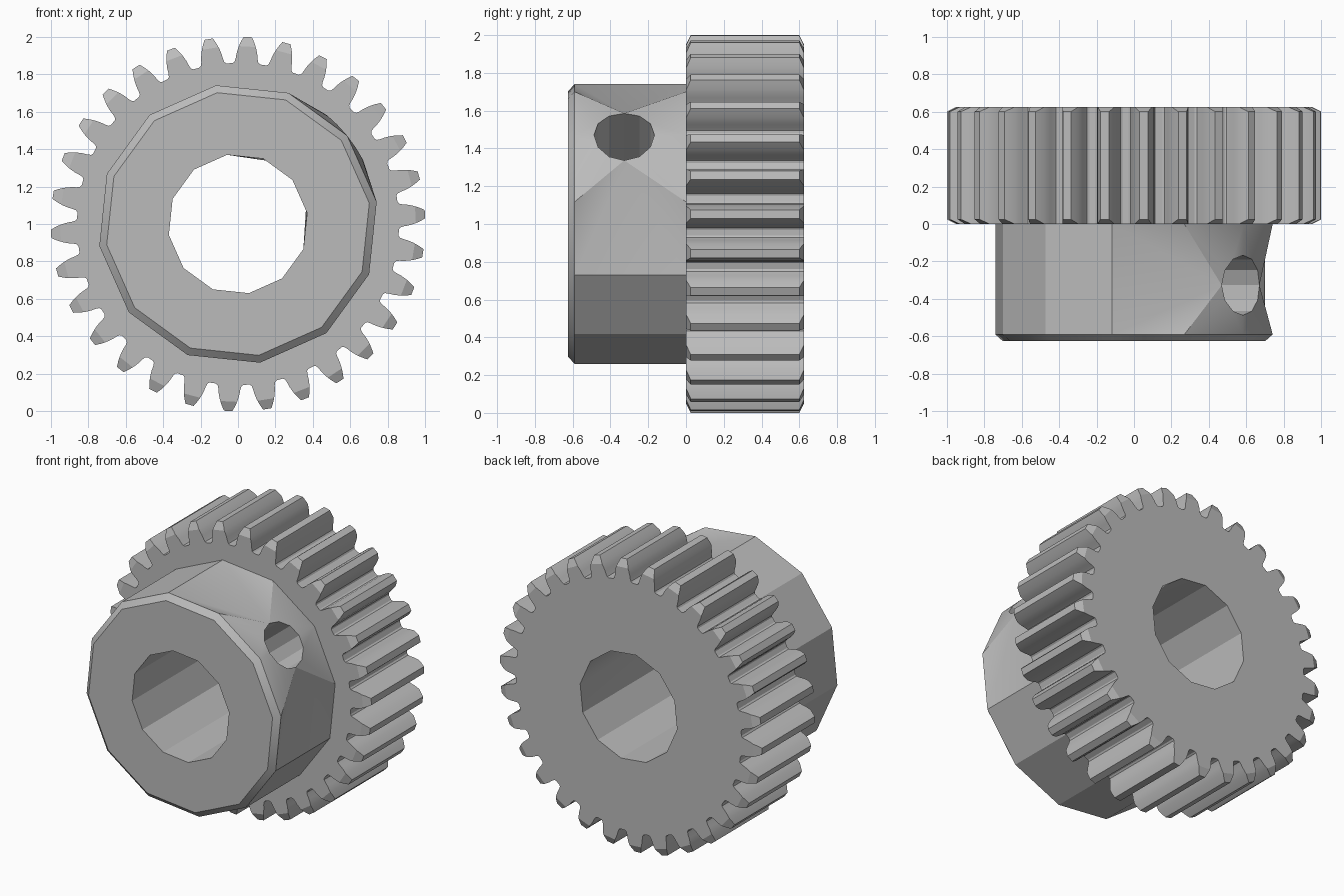
import bpy
import bmesh
from math import sin, cos, asin, radians

cube = bpy.data.objects.get("Cube")
if cube:
    bpy.data.objects.remove(cube)

HALF = 0.625                    # half of the total depth
SIDES, TURN = 12, 9             # facets of hub and bore, and their rotation
TEETH, TOOTH_TURN = 30, 3
HOLE_Y, HOLE_R, HOLE_ANGLE = -0.327, 0.16, 39
CHAMFER_R, CHAMFER_SLOPE = 0.95, 0.5
# Half a tooth, root to tip: angle from the tooth centre, radius
FLANK = [(4.9, 0.86), (4.2, 0.867), (3.8, 0.885), (3.5, 0.91),
         (3.0, 0.9375), (2.7, CHAMFER_R), (2.2, 0.97), (1.3, 1.0)]

bm = bmesh.new()


def vert(angle, radius, y):
    a = radians(angle)
    return bm.verts.new((radius * cos(a), y, 1 + radius * sin(a)))


def ring(radius, y):
    return [vert(TURN + i * 360 / SIDES, radius, y) for i in range(SIDES)]


def strip(a, b, skip=()):
    """Quads between two closed loops of equal length."""
    n = len(a)
    for i in range(n):
        if i not in skip:
            bm.faces.new((a[i], a[(i + 1) % n], b[(i + 1) % n], b[i]))


def annulus(*loops):
    """Flat cap between an outer and an inner loop."""
    edges = []
    for loop in loops:
        for i, v in enumerate(loop):
            pair = (loop[i - 1], v)
            edges.append(bm.edges.get(pair) or bm.edges.new(pair))
    bmesh.ops.triangle_fill(bm, use_beauty=True, edges=edges)


def pierced_wall(radius, y_front, y_back):
    """Faceted wall whose facets fan out around the screw hole."""
    front, back = ring(radius, y_front), ring(radius, y_back)
    strip(front, back, skip=(SIDES - 1, 0, 1, 2))
    hole = []
    for k in range(12):
        a = radians(k * 30)
        side = asin(HOLE_R * sin(a) / radius)
        hole.append(vert(HOLE_ANGLE + side * 180 / 3.14159265, radius,
                         HOLE_Y + HOLE_R * cos(a)))
    # Each corner with the last hole point it reaches
    fan = [(back[2], 3), (back[3], 3), (front[3], 3), (front[2], 5),
           (front[1], 7), (front[0], 9), (front[-1], 9), (back[-1], 9),
           (back[0], 11), (back[1], 13)]
    k = 1
    for i, (corner, last) in enumerate(fan):
        while k < last:
            bm.faces.new((corner, hole[k % 12], hole[(k + 1) % 12]))
            k += 1
        bm.faces.new((corner, hole[k % 12], fan[(i + 1) % len(fan)][0]))
    return front, back, hole


# Hub with front chamfer, bore and radial screw hole
hub_front, hub_back, hub_hole = pierced_wall(0.75, -0.59, 0)
bore_front, bore_back, bore_hole = pierced_wall(0.374, -HALF, HALF)
hub_face = ring(0.71, -HALF)
strip(hub_front, hub_face)
strip(hub_face, bore_front)
strip(hub_hole, bore_hole)

# Toothed rim with chamfered tooth ends
profile = [(-a, r) for a, r in FLANK] + [(a, r) for a, r in reversed(FLANK)]


def tooth_loop(y, inward):
    """Full tooth outline; returns it with the part lying in the end face."""
    outline, flat = [], []
    for t in range(TEETH):
        tip = []
        for a, r in profile:
            inset = max(0, r - CHAMFER_R) * CHAMFER_SLOPE
            v = vert(TOOTH_TURN + t * 360 / TEETH + a, r, y + inward * inset)
            outline.append(v)
            if r <= CHAMFER_R:
                flat.append(v)
            if r >= CHAMFER_R:
                tip.append(v)
        bm.faces.new(tip)
    return outline, flat


rim_front, rim_front_flat = tooth_loop(0, 1)
rim_back, rim_back_flat = tooth_loop(HALF, -1)
strip(rim_front, rim_back)
annulus(rim_front_flat, hub_back)
annulus(rim_back_flat, bore_back)

bmesh.ops.recalc_face_normals(bm, faces=bm.faces[:])
mesh = bpy.data.meshes.new("hubbed_spur_gear")
bm.to_mesh(mesh)
bm.free()
gear = bpy.data.objects.new("hubbed_spur_gear", mesh)
bpy.context.scene.collection.objects.link(gear)

# Plain grey metal
grey = bpy.data.materials.new("grey_metal")
grey.use_nodes = True
color = (0.5, 0.5, 0.5, 1)
grey.diffuse_color = color
grey.node_tree.nodes["Principled BSDF"].inputs["Base Color"].default_value = color
mesh.materials.append(grey)

# Smooth flanks, crisp facets
bpy.ops.object.select_all(action="DESELECT")
gear.select_set(True)
bpy.context.view_layer.objects.active = gear
bpy.ops.object.shade_smooth_by_angle(angle=radians(25))
